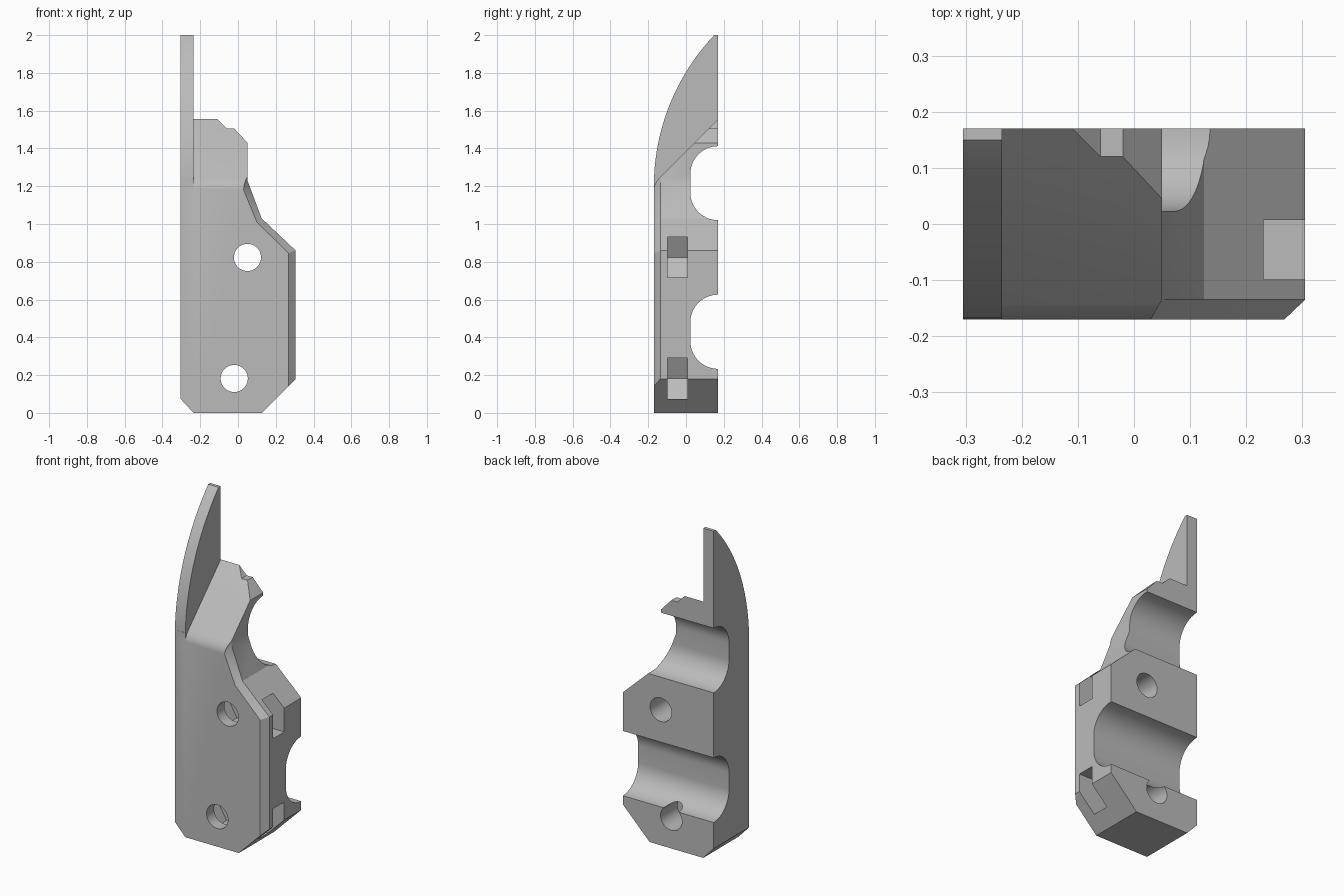
import bpy, bmesh, math

cube = bpy.data.objects.get("Cube")
if cube:
    bpy.data.objects.remove(cube, do_unlink=True)

BACK, FRONT = 0.17, -0.17
BEVEL_Y = -0.135

grey = bpy.data.materials.new("plain grey")
grey.use_nodes = True
colour = (0.5, 0.5, 0.5, 1)
grey.diffuse_color = colour
grey.node_tree.nodes["Principled BSDF"].inputs["Base Color"].default_value = colour


def loft(name, rings):
    """Solid through matching rings of 3D points, capped at both ends."""
    bm = bmesh.new()
    loops = [[bm.verts.new(p) for p in ring] for ring in rings]
    n = len(loops[0])
    for a, b in zip(loops, loops[1:]):
        for i in range(n):
            j = (i + 1) % n
            bm.faces.new((a[i], a[j], b[j], b[i]))
    bm.faces.new(loops[0])
    bm.faces.new(loops[-1])
    bmesh.ops.recalc_face_normals(bm, faces=bm.faces)
    mesh = bpy.data.meshes.new(name)
    bm.to_mesh(mesh)
    bm.free()
    mesh.materials.append(grey)
    obj = bpy.data.objects.new(name, mesh)
    bpy.context.collection.objects.link(obj)
    return obj


def along_x(name, profile, x0, x1):
    return loft(name, [[(x, y, z) for y, z in profile] for x in (x0, x1)])


def along_y(name, profile, y0, y1):
    return loft(name, [[(x, y, z) for x, z in profile] for y in (y0, y1)])


def arc(cx, cz, r, start, end, steps):
    angles = [math.radians(start + (end - start) * i / steps) for i in range(steps + 1)]
    return [(cx + r * math.cos(a), cz + r * math.sin(a)) for a in angles]


# Body outline, with the right-hand edge bevelled towards the front
left_side = [(0.125, 0), (-0.235, 0), (-0.305, 0.075), (-0.305, 2), (-0.235, 2),
             (-0.235, 1.555), (-0.11, 1.555), (-0.06, 1.505), (-0.02, 1.505)]
right_outer = [(0.05, 1.43), (0.05, 1.23), (0.125, 1.03), (0.305, 0.86), (0.305, 0.18)]
right_inner = [(0.03, 1.43), (0.03, 1.18), (0.1, 1.01), (0.268, 0.845), (0.268, 0.143)]
body = loft("finned_bracket", [
    [(x, FRONT, z) for x, z in left_side + right_inner],
    [(x, BEVEL_Y, z) for x, z in left_side + right_outer],
    [(x, BACK, z) for x, z in left_side + right_outer]])

cutters = []

# Curved front edge of the fin
R = 1.16
curve = arc(FRONT + R, 1.2, R, 178, 130, 28)
cutters.append(along_x("fin_curve_cutter", [(-0.4, 1.24)] + curve + [(-0.4, 2.2)], -0.5, 0.5))

# Sloped shoulder beside the fin, rounded where it meets the front
shoulder = [(-0.4, 1.16), (-0.171, 1.18), (-0.166, 1.205), (-0.157, 1.224),
            (-0.143, 1.242), (0.3, 1.685), (0.3, 2.3), (-0.4, 2.3)]
cutters.append(along_x("shoulder_cutter", shoulder, -0.235, 0.5))

# Two rounded grooves across the back
r = 0.147
for low, high in ((0.233, 0.626), (1.02, 1.412)):
    profile = [(0.3, low)] + arc(BACK, low + r, r, 270, 180, 14)
    profile += arc(BACK, high - r, r, 180, 90, 14) + [(0.3, high)]
    cutters.append(along_x("groove_cutter", profile, -0.5, 0.5))

# Bolt holes, each with a hexagonal nut slot open to the side
nut = 0.1075
for cx, cz in ((0.05, 0.823), (-0.02, 0.182)):
    circle = arc(cx, cz, 0.072, 0, 360, 40)[:-1]
    cutters.append(along_y("bolt_hole_cutter", circle, -0.4, 0.4))
    side = nut / math.sqrt(3)
    slot = [(0.5, cz - nut), (0.5, cz + nut), (cx - side, cz + nut),
            (cx - 2 * side, cz), (cx - side, cz - nut)]
    cutters.append(along_y("nut_slot_cutter", slot, -0.099, 0.007))

bpy.ops.object.select_all(action="DESELECT")
bpy.context.view_layer.objects.active = body
body.select_set(True)
for cutter in cutters:
    mod = body.modifiers.new("cut", "BOOLEAN")
    mod.operation = "DIFFERENCE"
    mod.solver = "EXACT"
    mod.object = cutter
    bpy.ops.object.modifier_apply(modifier=mod.name)
    bpy.data.objects.remove(cutter, do_unlink=True)

bpy.ops.object.shade_smooth_by_angle(angle=math.radians(25))
